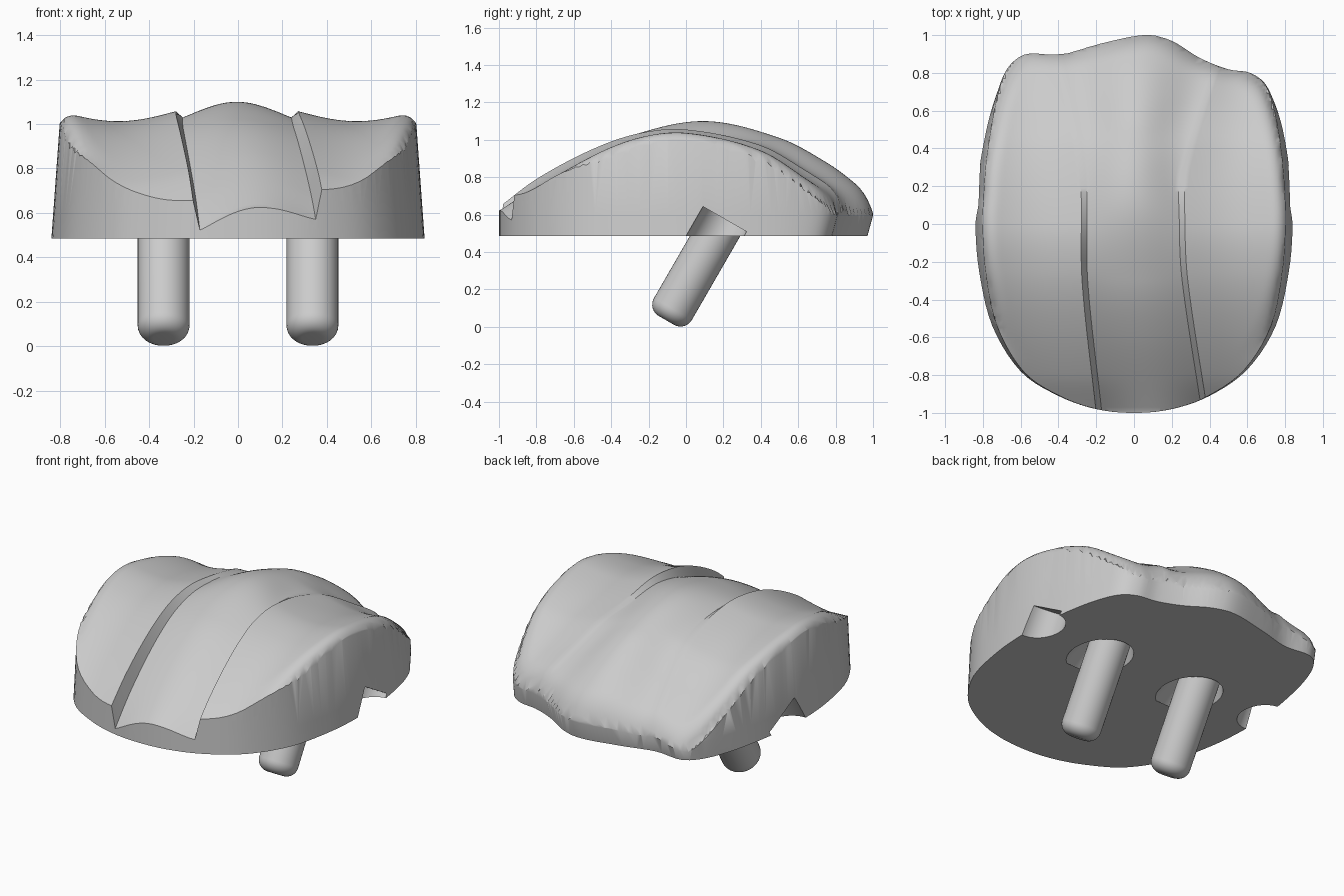
import bpy, bmesh
from math import sin, pi, sqrt, radians
from mathutils import Vector, Matrix

cube = bpy.data.objects.get("Cube")
if cube:
    bpy.data.objects.remove(cube, do_unlink=True)

BASE = 0.485
TILT = Vector((0, 0.5, 0.866)).normalized()


def hermite(a, b, ma, mb, t):
    return (a * (1 + 2 * t) * (1 - t) ** 2 + ma * t * (1 - t) ** 2
            + b * t * t * (3 - 2 * t) + mb * t * t * (t - 1))


def curve(keys):
    """Smooth interpolating function through (y, value) keys."""
    n = len(keys)

    def slope(i):
        a, b = keys[max(i - 1, 0)], keys[min(i + 1, n - 1)]
        return (b[1] - a[1]) / (b[0] - a[0])

    def f(y):
        y = min(max(y, keys[0][0]), keys[-1][0])
        i = max(k for k in range(n - 1) if keys[k][0] <= y)
        (p, a), (q, b) = keys[i], keys[i + 1]
        w = q - p
        return hermite(a, b, slope(i) * w, slope(i + 1) * w, (y - p) / w)
    return f


def closed_loop(pts, steps):
    pts = [Vector(p) for p in pts]
    n, out = len(pts), []
    for i in range(n):
        a, b, c, d = (pts[(i + k) % n] for k in (-1, 0, 1, 2))
        out += [hermite(b, c, (c - a) / 2, (d - b) / 2, s / steps) for s in range(steps)]
    return out


def smoothstep(a, b, v):
    t = min(max((v - a) / (b - a), 0), 1)
    return t * t * (3 - 2 * t)


def make_object(name, bm):
    bmesh.ops.recalc_face_normals(bm, faces=bm.faces)
    me = bpy.data.meshes.new(name)
    bm.to_mesh(me)
    bm.free()
    ob = bpy.data.objects.new(name, me)
    bpy.context.collection.objects.link(ob)
    return ob


def loft(name, rings):
    """Closed solid through equal-length rings."""
    bm = bmesh.new()
    loops = [[bm.verts.new(p) for p in ring] for ring in rings]
    n = len(loops[0])
    for a, b in zip(loops, loops[1:]):
        for i in range(n):
            j = (i + 1) % n
            bm.faces.new((a[i], a[j], b[j], b[i]))
    bm.faces.new(loops[0])
    bm.faces.new(loops[-1])
    return make_object(name, bm)


def tilted_turning(name, x, profile, sides=40):
    """Turned shape on the slanted axis; profile holds (distance, radius)."""
    place = Matrix.Translation((x, 0.155, BASE)) @ TILT.to_track_quat('Z', 'Y').to_matrix().to_4x4()
    rings = [[place @ (Matrix.Rotation(2 * pi * k / sides, 3, 'Z') @ Vector((r, 0, d)))
              for k in range(sides)] for d, r in profile]
    return loft(name, rings)


def boolean(ob, cutter, operation):
    cutter.hide_render = True
    mod = ob.modifiers.new("cut", 'BOOLEAN')
    mod.object, mod.operation, mod.solver = cutter, operation, 'EXACT'
    graph = bpy.context.evaluated_depsgraph_get()
    graph.update()
    me = bpy.data.meshes.new_from_object(ob.evaluated_get(graph))
    ob.modifiers.clear()
    ob.data = me
    bpy.data.objects.remove(cutter, do_unlink=True)


def smooth(ob, angle):
    bpy.ops.object.select_all(action='DESELECT')
    ob.select_set(True)
    bpy.context.view_layer.objects.active = ob
    bpy.ops.object.shade_smooth_by_angle(angle=radians(angle))


# Plan outline of the body, counter-clockwise from the front
outline = closed_loop([
    (0, -1), (0.2, -0.98), (0.4, -0.91), (0.6, -0.77), (0.75, -0.54), (0.82, -0.25),
    (0.84, 0), (0.83, 0.2), (0.81, 0.38), (0.77, 0.57), (0.71, 0.73), (0.62, 0.8),
    (0.5, 0.82), (0.35, 0.88), (0.2, 0.97), (0.05, 1), (-0.2, 0.95), (-0.4, 0.9),
    (-0.58, 0.91), (-0.68, 0.82), (-0.75, 0.63), (-0.81, 0.35), (-0.83, 0.15), (-0.84, 0),
    (-0.82, -0.25), (-0.75, -0.54), (-0.6, -0.78), (-0.4, -0.91), (-0.2, -0.98)], 5)


def wall_ring(z):
    draft = 1 - 0.086 * (z - BASE)
    lean = 0.03 * max(0, 1 - (z - BASE) / 0.11)
    return [(p.x * draft, p.y - lean * smoothstep(0.5, 0.85, p.y), z) for p in outline]


edge = [Vector((p[0], p[1])) for p in wall_ring(0.9)]


def inset(p):
    """Distance inside the rim, zero outside it."""
    best, inside = 9, False
    for a, b in zip(edge, edge[1:] + edge[:1]):
        d = b - a
        t = min(max((p - a).dot(d) / d.length_squared, 0), 1)
        best = min(best, (p - a - d * t).length_squared)
        if (a.y > p.y) != (b.y > p.y) and p.x < a.x + (p.y - a.y) / d.y * d.x:
            inside = not inside
    return sqrt(best) if inside else 0


# Lengthwise curves: crown, wing ridge, and the two borders of the middle strip
crown = curve([(-1, 0.62), (-0.6, 0.88), (-0.3, 1.02), (0.1, 1.1), (0.5, 1.01),
               (0.75, 0.88), (0.9, 0.77), (1.05, 0.63)])
ridge = curve([(-1, 0.64), (-0.8, 0.79), (-0.5, 0.95), (-0.25, 1.035), (0, 1.055),
               (0.4, 0.97), (0.65, 0.83), (0.8, 0.73), (1, 0.58)])
left_border = curve([(-1, -0.2), (-0.3, -0.275), (0.3, -0.29), (1, -0.43)])
right_border = curve([(-1, 0.39), (-0.3, 0.285), (0, 0.27), (0.3, 0.28), (1, 0.5)])
FILLET, STEP = 0.09, 0.03


def row(y):
    """Points across the top surface at one y."""
    lo, hi, top = left_border(y), right_border(y), ridge(y)
    drop = 0.13 * (max(0, 0.4 - y) / 1.4) ** 1.3
    power = 1 + smoothstep(0, 0.6, y)
    wing, strip = [], []
    for border, rim in ((lo, -0.88), (hi, 0.88)):
        pts = []
        for i in range(31):
            x = border + (rim - border) * i / 30
            u = min(1, (x - border) / (rim * 0.91 - border))
            pts.append((x, top - 0.045 * sin(pi * u)))
        wing.append(pts)
    for i in range(25):
        t = i / 24
        x = lo + STEP + (hi - lo - 2 * STEP) * t
        low = top - drop
        strip.append((x, low + (crown(y) - low) * max(0, sin(pi * t)) ** power))
    soft = smoothstep(-0.75, -0.35, y)
    result = []
    for x, z in wing[0][::-1] + strip + wing[1]:
        g = max(0, FILLET - inset(Vector((x, y))))
        roll = FILLET - sqrt(FILLET ** 2 - g * g)
        result.append((x, y, z - roll * soft))
    return result


# Sculpted body: domed slab trimmed by the drafted outline wall
rings = []
for k in range(106):
    r = row(-1.05 + 0.02 * k)
    rings.append(r + [(x, y, 0.2) for x, y, z in (r[-1], r[0])])
body = loft("body", rings)
boolean(body, loft("wall_cutter", [wall_ring(z) for z in (BASE, 0.595, 1.2)]), 'INTERSECT')

# Side notches, peg sockets and pegs
for side, x in (("right", -1), ("left", 1)):
    notch = tilted_turning("notch_cutter", 0.83 * x, [(-0.4, 0.135), (0.105, 0.135)])
    boolean(body, notch, 'DIFFERENCE')
    socket = tilted_turning("socket_cutter", 0.335 * x, [(-0.12, 0.23), (0, 0.17), (0.1, 0.125)])
    boolean(body, socket, 'DIFFERENCE')
    rounding = [(-0.52 + 0.07 * (1 - sin(a)), 0.047 + 0.07 * sqrt(max(0, 1 - sin(a) ** 2)))
                for a in (pi / 2 * (1 - i / 8) for i in range(9))]
    peg = tilted_turning(side + "_peg", 0.335 * x, rounding + [(0.2, 0.117)])
    smooth(peg, 40)
smooth(body, 35)
